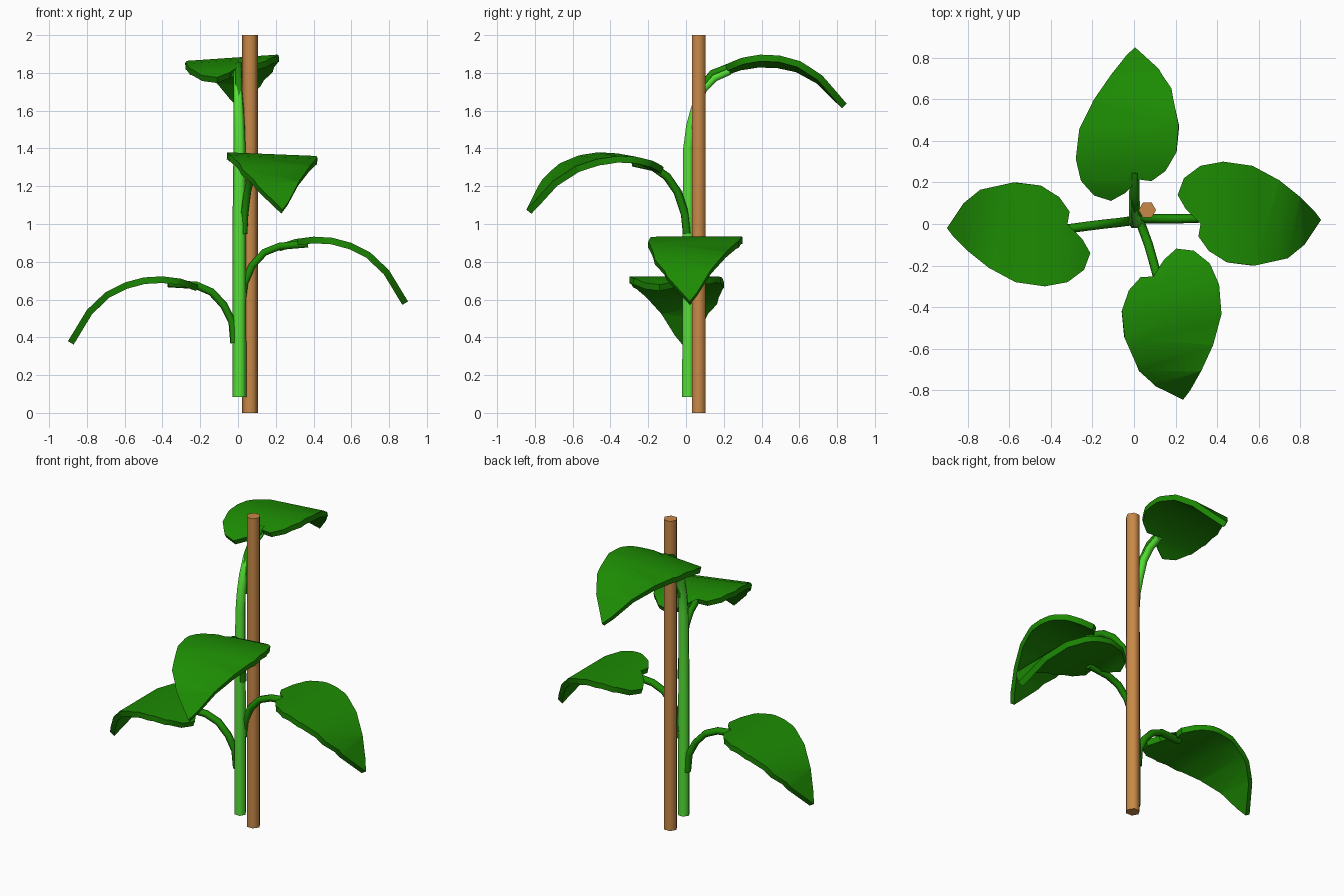
import bpy, bmesh, math
from mathutils import Matrix, Vector

if "Cube" in bpy.data.objects:
    bpy.data.objects.remove(bpy.data.objects["Cube"])


def material(name, rgb):
    m = bpy.data.materials.new(name)
    m.diffuse_color = (*rgb, 1)
    m.use_nodes = True
    m.node_tree.nodes["Principled BSDF"].inputs["Base Color"].default_value = m.diffuse_color
    return m


LEAF = material("leaf_green", (0.012, 0.26, 0.001))
STEM = material("stem_green", (0.09, 0.76, 0.035))
WOOD = material("stake_wood", (0.58, 0.25, 0.065))


def smooth(ob, angle):
    bpy.ops.object.select_all(action='DESELECT')
    ob.select_set(True)
    bpy.context.view_layer.objects.active = ob
    bpy.ops.object.shade_smooth_by_angle(angle=math.radians(angle))


def tube(name, points, radii, mat):
    """Six-sided tube along a path, turned into a mesh."""
    cu = bpy.data.curves.new(name, 'CURVE')
    cu.dimensions = '3D'
    cu.bevel_depth = 1.0
    cu.bevel_resolution = 1
    cu.use_fill_caps = True
    sp = cu.splines.new('POLY')
    sp.points.add(len(points) - 1)
    for p, co, r in zip(sp.points, points, radii):
        p.co = (*co, 1)
        p.radius = r
    cu.materials.append(mat)
    ob = bpy.data.objects.new(name, cu)
    bpy.context.collection.objects.link(ob)
    bpy.ops.object.select_all(action='DESELECT')
    ob.select_set(True)
    bpy.context.view_layer.objects.active = ob
    bpy.ops.object.convert(target='MESH')
    smooth(bpy.context.object, 65)


# Heart outline seen from above (stalk side near u = 0.2, tip at u = 0.9)
OUTLINE = [(.37, .035), (.25, .07), (.21, .14), (.24, .22), (.32, .28),
           (.43, .30), (.57, .28), (.70, .21), (.80, .13), (.87, .06),
           (.90, .02), (.82, -.10), (.74, -.165), (.58, -.20), (.45, -.185),
           (.36, -.13), (.31, -.06), (.32, 0)]
# Drooping arch of the leaf along its length
ARCH = [(.20, .0), (.30, .035), (.40, .048), (.50, .042), (.60, .015),
        (.70, -.035), (.80, -.13), (.90, -.295)]
THICKNESS = 0.035


def arch(u):
    for (a, za), (b, zb) in zip(ARCH, ARCH[1:]):
        if u <= b:
            return za + (zb - za) * (u - a) / (b - a)
    return ARCH[-1][1]


def arch_normal(u):
    a, b = max(u - .05, .2), min(u + .05, .9)
    return Vector((arch(a) - arch(b), 0, b - a)).normalized()


def leaf(name, pos, yaw, pitch, roll):
    bm = bmesh.new()
    bm.faces.new([bm.verts.new((u, v, 0)) for u, v in reversed(OUTLINE)])
    bmesh.ops.triangulate(bm, faces=bm.faces[:])
    for u, _ in ARCH[1:-1]:
        bmesh.ops.bisect_plane(bm, geom=bm.verts[:] + bm.edges[:] + bm.faces[:],
                               plane_co=(u, 0, 0), plane_no=(1, 0, 0))
    # thicken the flat leaf, then bend both skins along the arch
    top = bm.verts[:]
    out = bmesh.ops.extrude_face_region(bm, geom=bm.faces[:], use_keep_orig=True)
    low = [g for g in out["geom"] if isinstance(g, bmesh.types.BMVert)]
    for verts, depth in ((top, 0), (low, THICKNESS)):
        for v in verts:
            u = v.co.x
            v.co.z = arch(u)
            v.co -= arch_normal(u) * depth
    bmesh.ops.recalc_face_normals(bm, faces=bm.faces[:])
    bm.transform(Matrix.Translation(Vector(pos))
                 @ Matrix.Rotation(math.radians(yaw), 4, 'Z')
                 @ Matrix.Rotation(-pitch, 4, 'Y')
                 @ Matrix.Rotation(roll, 4, 'X')
                 @ Matrix.Translation((-.2, 0, 0)))
    me = bpy.data.meshes.new(name)
    bm.to_mesh(me)
    bm.free()
    me.materials.append(LEAF)
    ob = bpy.data.objects.new(name, me)
    bpy.context.collection.objects.link(ob)
    smooth(ob, 40)


# Support stake
bpy.ops.mesh.primitive_cylinder_add(vertices=6, radius=0.042, depth=2,
                                    location=(.064, .067, 1),
                                    rotation=(0, 0, math.radians(30)))
stake = bpy.context.object
stake.name = "stake"
stake.data.materials.append(WOOD)
smooth(stake, 65)

# Main stem, bending back at the top
tube("stem",
     [(.007, .012, .085), (.007, .012, 1.0), (.008, .013, 1.4), (.006, .026, 1.52),
      (.003, .05, 1.61), (.002, .09, 1.715), (.002, .15, 1.775), (.002, .23, 1.81)],
     [.037, .036, .032, .029, .028, .026, .025, .024], STEM)

# Leaf stalks
STALKS = {
    "left": [(-.02, .015, .37), (-.03, .013, .48), (-.075, .007, .57),
             (-.14, 0, .64), (-.22, -.01, .675), (-.37, -.03, .685)],
    "right": [(.02, .025, .58), (.035, .025, .69), (.075, .025, .78),
              (.14, .025, .85), (.22, .025, .882), (.37, .03, .895)],
    "front": [(.03, .005, .95), (.035, -.005, 1.05), (.05, -.045, 1.17),
              (.07, -.10, 1.25), (.09, -.17, 1.30), (.12, -.28, 1.325)],
    "back": [(.018, .035, 1.5), (.012, .055, 1.62), (.005, .085, 1.73),
             (.003, .14, 1.797), (.003, .25, 1.84)],
}
for side, path in STALKS.items():
    radius = .02 if side == "back" else .022
    tube(side + "_leaf_stalk", path, [radius] * len(path), LEAF)

# Leaves: stalk-end position, heading, upward tilt, sideways roll
leaf("left_leaf", (-.20, 0, .675), 180, 0, 0)
leaf("right_leaf", (.20, 0, .885), 0, 0, 0)
leaf("front_leaf", (.065, -.14, 1.30), -77, .10, -.04)
leaf("back_leaf", (.03, .105, 1.78), 92, .21, -.07)
